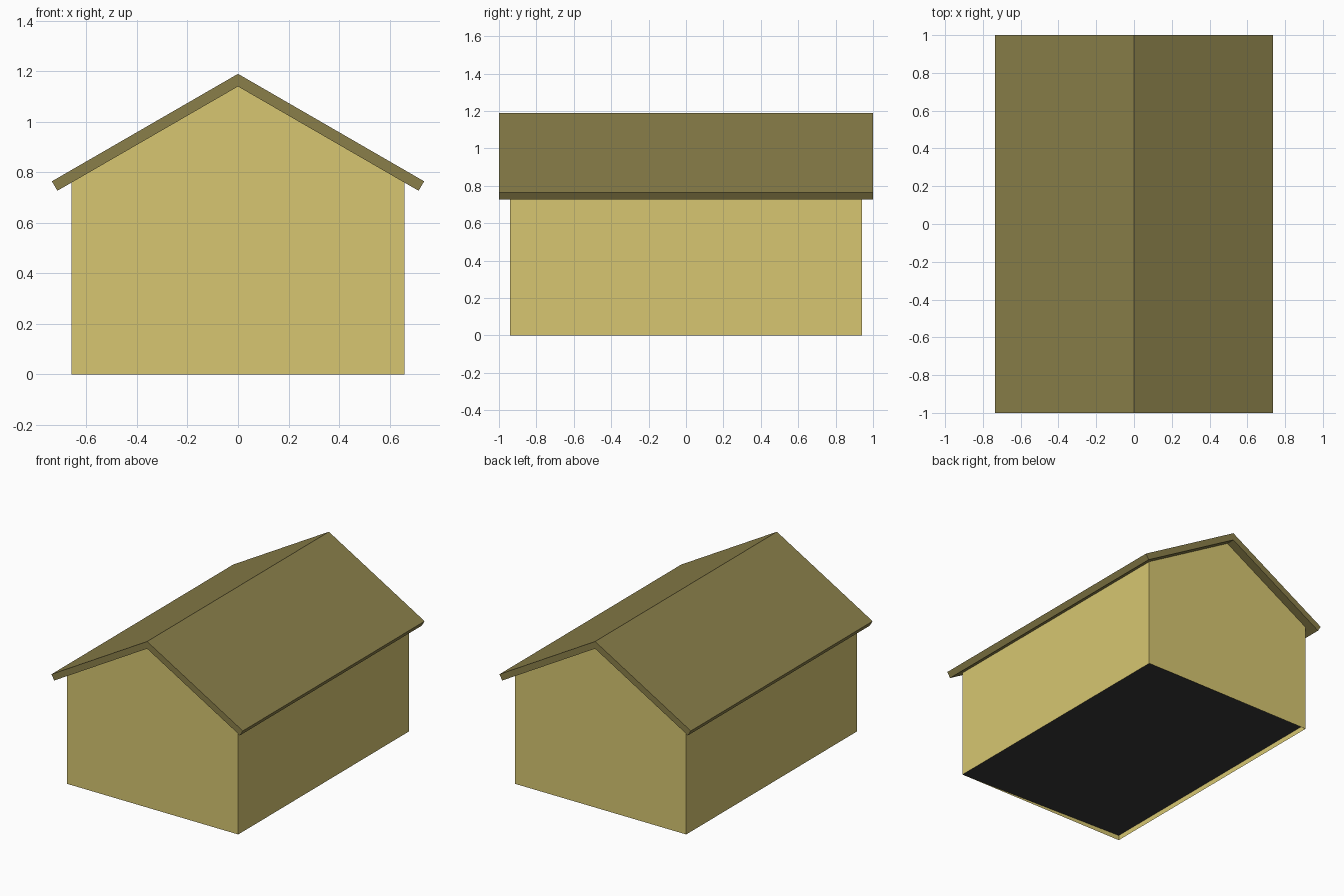
import bpy, bmesh, math

if "Cube" in bpy.data.objects:
    bpy.data.objects.remove(bpy.data.objects["Cube"])


def material(name, rgb):
    m = bpy.data.materials.new(name)
    m.diffuse_color = (*rgb, 1)
    m.use_nodes = True
    m.node_tree.nodes["Principled BSDF"].inputs["Base Color"].default_value = m.diffuse_color
    return m


def extruded(name, profile, half_length, mat, closed=True, skip=()):
    """Extrude an x-z profile along y, leaving out the listed side faces."""
    bm = bmesh.new()
    front = [bm.verts.new((x, -half_length, z)) for x, z in profile]
    back = [bm.verts.new((x, half_length, z)) for x, z in profile]
    n = len(profile)
    for i in range(n if closed else n - 1):
        if i not in skip:
            j = (i + 1) % n
            bm.faces.new((front[i], front[j], back[j], back[i]))
    if closed:
        bm.faces.new(front)
        bm.faces.new(back[::-1])
    bmesh.ops.recalc_face_normals(bm, faces=bm.faces)
    mesh = bpy.data.meshes.new(name)
    bm.to_mesh(mesh)
    bm.free()
    ob = bpy.data.objects.new(name, mesh)
    bpy.context.collection.objects.link(ob)
    mesh.materials.append(mat)
    return ob


cream = material("wall_paint", (0.68, 0.565, 0.165))
olive = material("roof_paint", (0.255, 0.212, 0.068))
dark = material("floor_paint", (0.04, 0.04, 0.04))

W, L, RIDGE = 0.66, 0.94, 1.14
slope = math.tan(math.radians(30))
eave = RIDGE - W * slope

# Walls: gabled shell, open below and under the roof
extruded("walls", [(-W, 0), (W, 0), (W, eave), (0, RIDGE), (-W, eave)],
         L, cream, skip=(0, 2, 3))

# Roof: folded slab with square-cut eaves
tip, low = 0.737, 0.715
extruded("roof",
         [(-tip, 1.19 - tip * slope), (0, 1.19), (tip, 1.19 - tip * slope),
          (low, RIDGE - low * slope), (0, RIDGE), (-low, RIDGE - low * slope)],
         1.0, olive)

# Floor: thin sheet, slightly raised on the left side
extruded("floor", [(W, 0.0), (-W, 0.035)], L, dark, closed=False)
